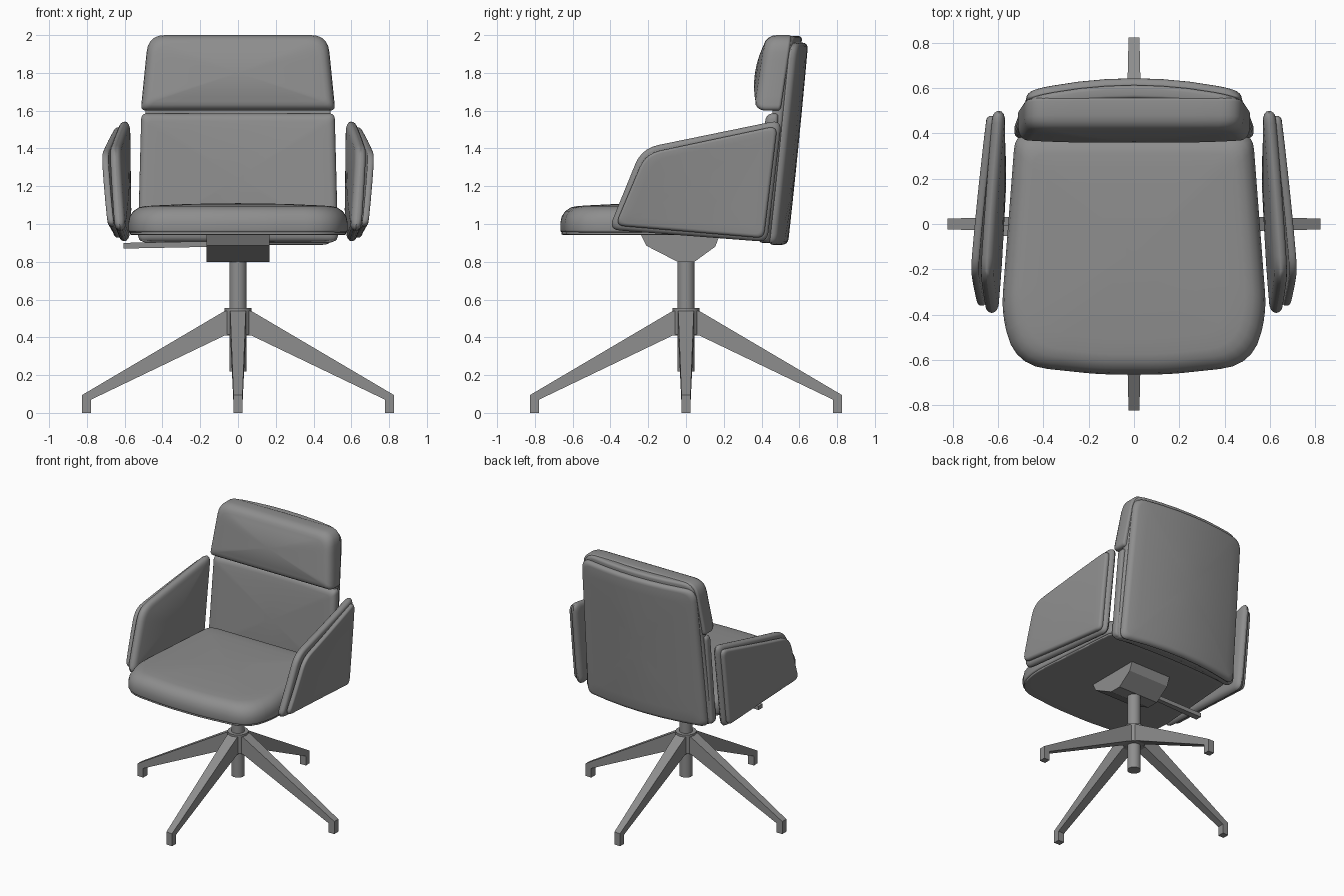
import bpy
import bmesh
import math
from mathutils import Vector

cube = bpy.data.objects.get("Cube")
if cube:
    bpy.data.objects.remove(cube, do_unlink=True)

grey = bpy.data.materials.new("mid_grey")
grey.use_nodes = True
colour = (0.27, 0.27, 0.27, 1)
grey.diffuse_color = colour
grey.node_tree.nodes["Principled BSDF"].inputs["Base Color"].default_value = colour


def finish(name, bm, smooth=True):
    """Turn a bmesh into a named grey object."""
    bmesh.ops.recalc_face_normals(bm, faces=bm.faces)
    mesh = bpy.data.meshes.new(name)
    bm.to_mesh(mesh)
    bm.free()
    mesh.materials.append(grey)
    obj = bpy.data.objects.new(name, mesh)
    bpy.context.collection.objects.link(obj)
    if smooth:
        bpy.ops.object.select_all(action='DESELECT')
        obj.select_set(True)
        bpy.context.view_layer.objects.active = obj
        bpy.ops.object.shade_smooth_by_angle(angle=math.radians(35))
    return obj


def rounded_outline(corners, arc=5, straight=6):
    """Round each (u, v, radius) corner and subdivide the straight runs."""
    arcs = []
    count = len(corners)
    for i, (u, v, r) in enumerate(corners):
        p = Vector((u, v))
        before = Vector(corners[i - 1][:2])
        after = Vector(corners[(i + 1) % count][:2])
        a = p + (before - p).normalized() * r
        b = p + (after - p).normalized() * r
        arcs.append([a.lerp(p, t / arc).lerp(p.lerp(b, t / arc), t / arc)
                     for t in range(arc + 1)])
    points = []
    for i, run in enumerate(arcs):
        points += run
        start, end = run[-1], arcs[(i + 1) % count][0]
        points += [start.lerp(end, k / straight) for k in range(1, straight)]
    return points


def pad(name, corners, front, back, place):
    """Upholstered pad; each side is (level, edge inset, edge depth, bulge)."""
    outline = rounded_outline(corners)
    us, vs = [p.x for p in outline], [p.y for p in outline]
    centre = Vector(((min(us) + max(us)) / 2, (min(vs) + max(vs)) / 2))
    hu, hv = (max(us) - min(us)) / 2, (max(vs) - min(vs)) / 2
    sign = 1 if front[0] > back[0] else -1

    def side(level, inset, depth, bulge, direction):
        rings = []
        for k in range(5):
            a = k * math.pi / 8
            rings.append((1, inset * (1 - math.cos(a)),
                          level - direction * depth * (1 - math.sin(a))))
        for f in (0.85, 0.6, 0.3, 0):
            rings.append((f, inset, level + direction * bulge * (1 - f * f)))
        return rings

    rings = side(*back, -sign)[::-1] + side(*front, sign)
    bm = bmesh.new()
    loops = []
    for f, d, w in rings:
        pts = outline if f else [centre]
        loops.append([bm.verts.new(place(
            centre.x + (p.x - centre.x) * f * (1 - d / hu),
            centre.y + (p.y - centre.y) * f * (1 - d / hv), w)) for p in pts])
    n = len(outline)
    for a, b in zip(loops, loops[1:]):
        for i in range(n):
            j = (i + 1) % n
            if len(a) == 1:
                bm.faces.new((a[0], b[i], b[j]))
            elif len(b) == 1:
                bm.faces.new((a[i], a[j], b[0]))
            else:
                bm.faces.new((a[i], a[j], b[j], b[i]))
    return finish(name, bm)


def mirrored(half):
    """Complete a right-hand chain of corners to a symmetric outline."""
    return half + [(-u, v, r) for u, v, r in reversed(half)]


def prism(name, profile, place, half_width):
    """Extrude a profile; half_width gives the half thickness at each point."""
    bm = bmesh.new()
    sides = [[bm.verts.new(place(a, s * half_width(a), z)) for a, z in profile]
             for s in (-1, 1)]
    bm.faces.new(sides[0])
    bm.faces.new(sides[1])
    n = len(profile)
    for i in range(n):
        j = (i + 1) % n
        bm.faces.new((sides[0][i], sides[0][j], sides[1][j], sides[1][i]))
    return finish(name, bm, False)


def cylinder(name, radius, bottom, top):
    bm = bmesh.new()
    bmesh.ops.create_cone(bm, cap_ends=True, segments=32, radius1=radius,
                          radius2=radius, depth=top - bottom)
    bmesh.ops.translate(bm, verts=bm.verts, vec=(0, 0, (top + bottom) / 2))
    return finish(name, bm)


# Seat cushion and the thin plate beneath it
seat = mirrored([(0.15, -0.665, 0.08), (0.53, -0.625, 0.15),
                 (0.585, -0.38, 0.08), (0.525, 0.4, 0.07)])
pad("seat_cushion", seat, (1.095, 0.09, 0.09, 0.015), (0.955, 0.015, 0.012, 0),
    lambda u, v, w: (u, v, w))
pad("seat_plate", seat, (0.96, 0.01, 0.005, 0), (0.942, 0.01, 0.005, 0),
    lambda u, v, w: (u * 0.985, v * 0.99, w))


# Backrest layers: each leans backwards and wraps around the sitter
def leaning(slope, base, curve):
    return lambda u, v, w: (u, w + slope * (v - base) - curve * u * u, v)


wrap = leaning(0.1, 0.89, 0.25)
pad("back_outer_panel",
    mirrored([(0.5, 0.89, 0.05), (0.475, 1.96, 0.08)]),
    (0.495, 0.015, 0.015, 0), (0.54, 0.03, 0.03, 0.003), wrap)
pad("back_shell",
    mirrored([(0.525, 0.9, 0.05), (0.47, 1.995, 0.1)]),
    (0.445, 0.015, 0.015, 0), (0.505, 0.02, 0.02, 0), wrap)
pad("back_cushion",
    mirrored([(0.53, 0.905, 0.04), (0.512, 1.585, 0.03)]),
    (0.395, 0.04, 0.035, 0.015), (0.465, 0.015, 0.015, 0),
    leaning(0.07, 0.89, 0.1))
pad("headrest",
    mirrored([(0.515, 1.6, 0.03), (0.475, 2.0, 0.09)]),
    (0.36, 0.05, 0.06, 0.025), (0.5, 0.015, 0.015, 0),
    leaning(0.15, 1.6, 0))

# Armrests: a thick inner pad and a thin outer panel, flaring to the front
arm = [(-0.41, 0.97, 0.06), (-0.235, 1.4, 0.09),
       (0.507, 1.552, 0.06), (0.43, 0.905, 0.05)]
panel = [(-0.375, 0.992, 0.05), (-0.215, 1.372, 0.08),
         (0.484, 1.52, 0.05), (0.412, 0.925, 0.04)]


def flared(side, base, amount):
    return lambda u, v, w: (
        side * (base + w + amount * (0.45 - u) * (0.045 + 0.16 * (v - 1))), u, v)


for label, side in (("left", 1), ("right", -1)):
    pad(label + "_arm_inner_pad", arm, (0.028, 0.03, 0.028, 0),
        (-0.03, 0.05, 0.03, 0.02), flared(side, 0.6, 0.7))
    pad(label + "_arm_outer_panel", panel, (0.014, 0.02, 0.018, 0.002),
        (-0.02, 0.01, 0.01, 0), flared(side, 0.64, 1))

# Tilt mechanism and its lever
prism("tilt_mechanism",
      [(-0.24, 0.945), (-0.21, 0.885), (-0.045, 0.8), (0.045, 0.8),
       (0.155, 0.88), (0.18, 0.945)],
      lambda a, b, z: (b, a, z), lambda a: 0.168)
prism("tilt_lever",
      [(0.1, 0.88), (0.605, 0.87), (0.605, 0.9), (0.1, 0.91)],
      lambda a, b, z: (-a, b - 0.03, z), lambda a: 0.012 + 0.02 * a)

# Column, hub and four tapering legs
cylinder("column", 0.046, 0.22, 0.82)
cylinder("hub", 0.072, 0.415, 0.555)
leg = [(0.03, 0.54), (0.07, 0.54), (0.825, 0.095), (0.825, 0),
       (0.778, 0), (0.778, 0.07), (0.07, 0.41), (0.03, 0.41)]
for name, (dx, dy) in {"left": (1, 0), "back": (0, 1),
                       "right": (-1, 0), "front": (0, -1)}.items():
    prism(name + "_leg", leg,
          lambda a, b, z: (a * dx - b * dy, a * dy + b * dx, z),
          lambda a: 0.043 - 0.023 * a)
